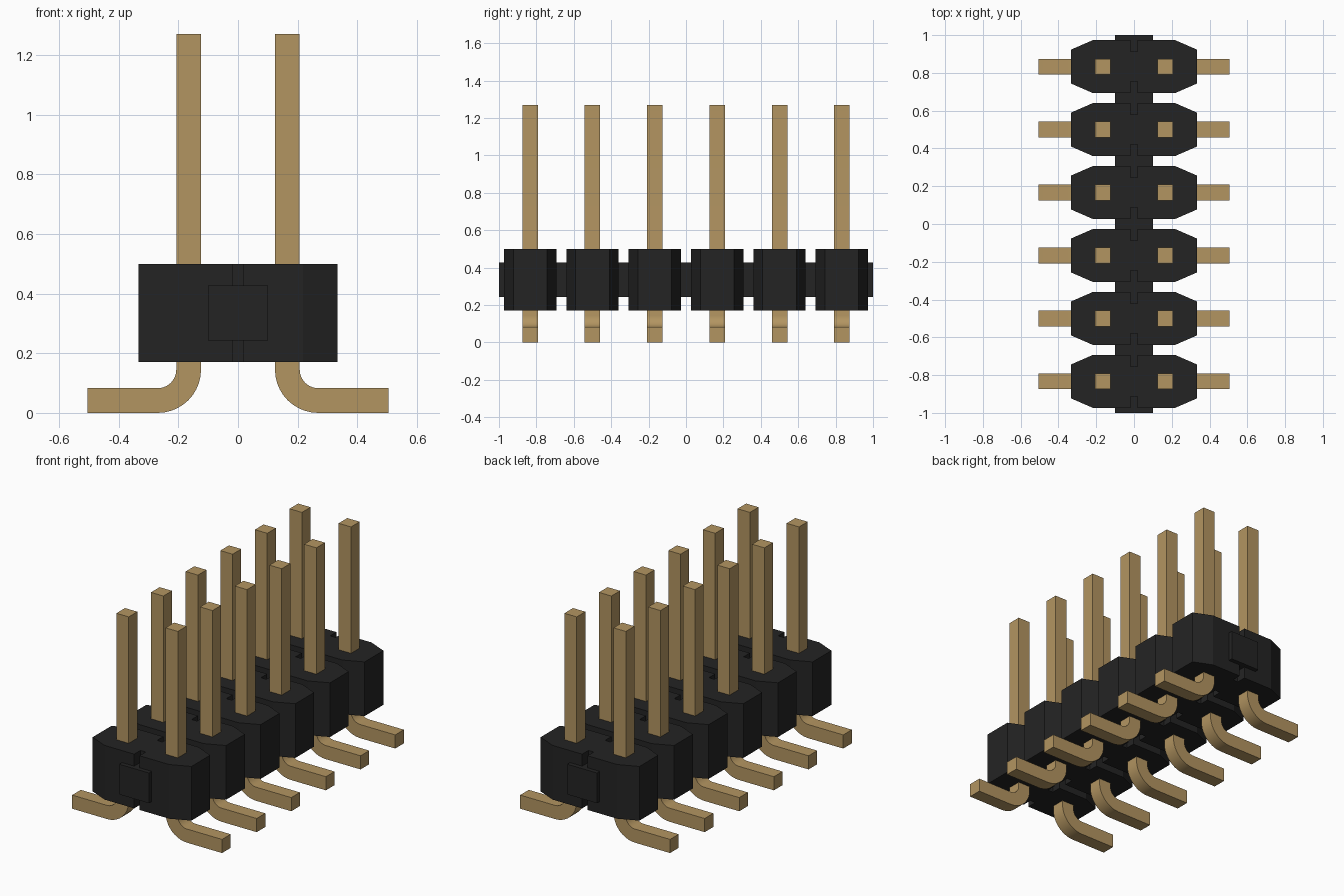
import bpy, bmesh, math

if "Cube" in bpy.data.objects:
    bpy.data.objects.remove(bpy.data.objects["Cube"])

PITCH = 1 / 3
ROWS = [(i - 2.5) * PITCH for i in range(6)]


def material(name, rgb):
    m = bpy.data.materials.new(name)
    m.diffuse_color = (*rgb, 1)
    m.use_nodes = True
    m.node_tree.nodes["Principled BSDF"].inputs["Base Color"].default_value = m.diffuse_color
    return m


BLACK = material("black plastic", (0.0175, 0.0175, 0.0175))
GOLD = material("gold metal", (0.45, 0.30, 0.12))


def prism(name, outline, direction, mat):
    """Extrude a closed 3D outline along a direction."""
    bm = bmesh.new()
    face = bm.faces.new([bm.verts.new(p) for p in outline])
    ext = bmesh.ops.extrude_face_region(bm, geom=[face])
    verts = [v for v in ext["geom"] if isinstance(v, bmesh.types.BMVert)]
    bmesh.ops.translate(bm, verts=verts, vec=direction)
    bmesh.ops.recalc_face_normals(bm, faces=bm.faces)
    mesh = bpy.data.meshes.new(name)
    bm.to_mesh(mesh)
    bm.free()
    mesh.materials.append(mat)
    ob = bpy.data.objects.new(name, mesh)
    bpy.context.collection.objects.link(ob)
    return ob


# Housing cell: chamfered block with a narrow slot in the front and back
quarter = [(0.333, 0.09), (0.218, 0.14), (0.018, 0.14), (0.018, 0.08)]
half = quarter + [(-x, y) for x, y in reversed(quarter)]
cell = half + [(-x, -y) for x, y in half]

# Pin side profile: upright post, rounded bend, flat foot
W, R, CX = 0.083, 0.062, 0.269
CZ = W + R
arc = [math.radians(180 + 90 * i / 10) for i in range(11)]
inner = [(CX + R * math.cos(a), CZ + R * math.sin(a)) for a in arc]
outer = [(CX + (R + W) * math.cos(a), CZ + (R + W) * math.sin(a)) for a in arc]
pin = ([(CX - R, 1.27)] + inner + [(0.505, W), (0.505, 0)]
       + outer[::-1] + [(CX - R - W, 1.27)])

for i, y in enumerate(ROWS, 1):
    prism(f"housing_cell_{i}", [(px, y + py, 0.17) for px, py in cell],
          (0, 0, 0.33), BLACK)
    for side, s in (("right", 1), ("left", -1)):
        ob = prism(f"pin_{side}_{i}", [(s * px, y - W / 2, pz) for px, pz in pin],
                   (0, W, 0), GOLD)
        bpy.ops.object.select_all(action='DESELECT')
        ob.select_set(True)
        bpy.context.view_layer.objects.active = ob
        bpy.ops.object.shade_smooth_by_angle(angle=math.radians(30))

# Connecting bar running through all the cells
prism("connecting_bar",
      [(-0.1, -1, 0.243), (0.1, -1, 0.243), (0.1, -1, 0.427), (-0.1, -1, 0.427)],
      (0, 2, 0), BLACK)
